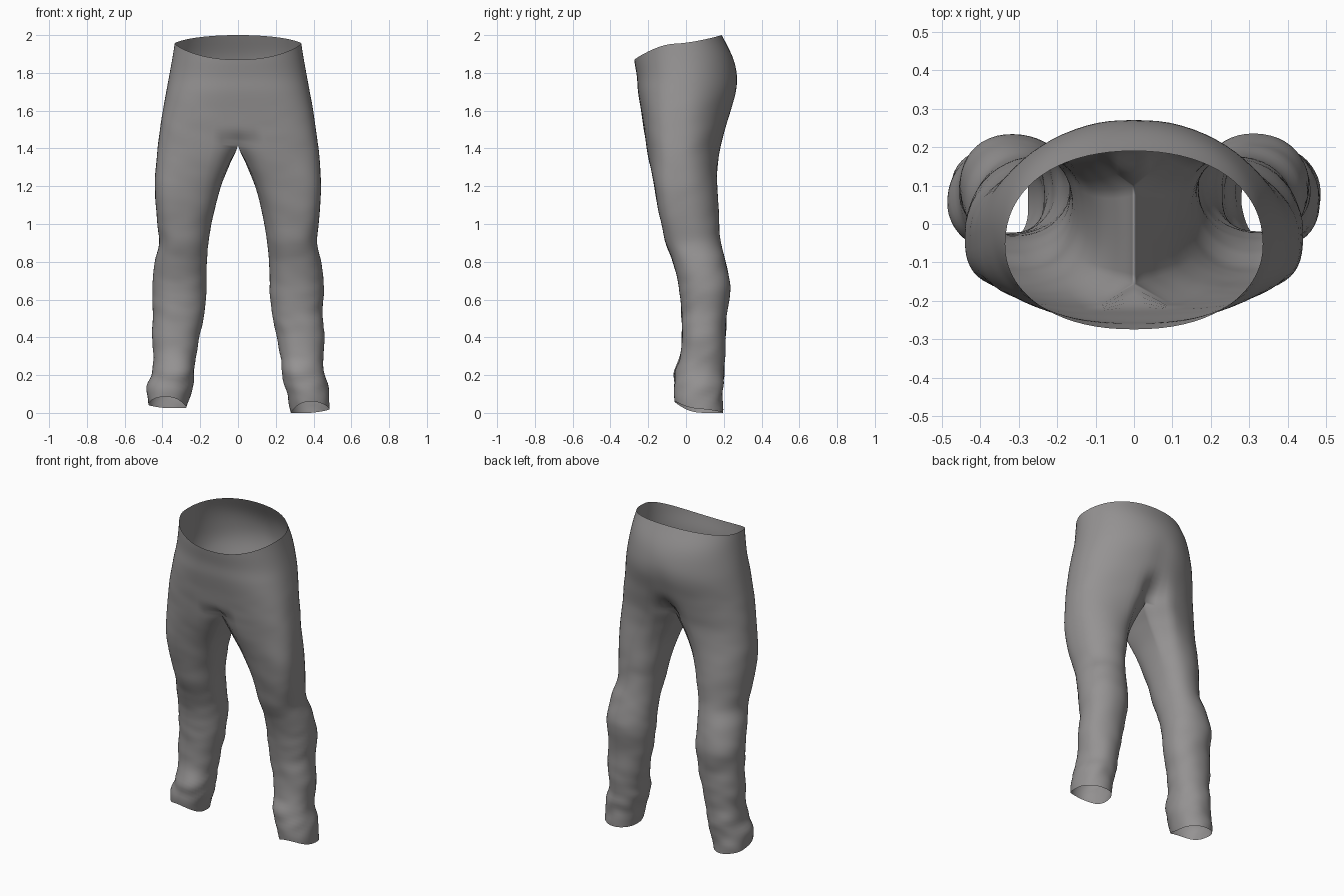
import bpy, bmesh, math
from mathutils import Vector, noise

if "Cube" in bpy.data.objects:
    bpy.data.objects.remove(bpy.data.objects["Cube"])

# Silhouette rows: height, inner x, outer x, front y, back y
ROWS = [
    (0.00, 0.280, 0.483, -0.058, 0.190),
    (0.08, 0.262, 0.483, -0.064, 0.195),
    (0.15, 0.242, 0.478, -0.060, 0.200),
    (0.22, 0.232, 0.458, -0.056, 0.203),
    (0.29, 0.225, 0.450, -0.034, 0.206),
    (0.40, 0.205, 0.456, -0.024, 0.212),
    (0.52, 0.182, 0.450, -0.024, 0.216),
    (0.66, 0.168, 0.455, -0.036, 0.234),
    (0.80, 0.165, 0.440, -0.070, 0.210),
    (0.90, 0.155, 0.418, -0.108, 0.186),
    (1.00, 0.140, 0.428, -0.130, 0.176),
    (1.20, 0.090, 0.440, -0.175, 0.176),
    (1.32, 0.042, 0.434, -0.198, 0.182),
    (1.42, 0.000, 0.424, -0.213, 0.196),
    (1.60, 0.000, 0.398, -0.238, 0.244),
    (1.70, 0.000, 0.380, -0.254, 0.270),
    (1.78, 0.000, 0.365, -0.260, 0.272),
    (1.88, 0.000, 0.347, -0.275, 0.248),
    (2.00, 0.000, 0.328, -0.278, 0.190),
]
CROTCH = 1.42
ARC, INNER = 36, 9          # segments round the outside, points on the inseam
TORSO_ROWS, LEG_ROWS = 26, 72


def ramp(a, b, v):
    t = min(max((v - a) / (b - a), 0), 1)
    return t * t * (3 - 2 * t)


def slope(k, c):
    lo, hi = ROWS[max(k - 1, 0)], ROWS[min(k + 1, len(ROWS) - 1)]
    return (hi[c] - lo[c]) / (hi[0] - lo[0])


def profile(z):
    """Smoothly interpolated silhouette at height z."""
    z = min(max(z, 0), 2)
    k = 0
    while k < len(ROWS) - 2 and z > ROWS[k + 1][0]:
        k += 1
    p, q = ROWS[k], ROWS[k + 1]
    h = q[0] - p[0]
    t = (z - p[0]) / h
    out = []
    for c in range(1, 5):
        out.append((2*t**3 - 3*t*t + 1) * p[c] + (t**3 - 2*t*t + t) * h * slope(k, c)
                   + (3*t*t - 2*t**3) * q[c] + (t**3 - t*t) * h * slope(k + 1, c))
    if z >= CROTCH:
        out[0] = 0.0
    return out


def power(v, e):
    return math.copysign(abs(v) ** e, v)


def section(a, z, cx, half, front, back, n_front, n_back):
    """Egg-shaped section with a squarer front than back."""
    s = math.sin(a)
    e = 2 / (n_front if s < 0 else n_back)
    cy = (front + back) / 2 - 0.02 * ramp(0.8, 1.2, z)
    s = power(s, e)
    return cx + half * power(math.cos(a), e), cy + s * (back - cy if s > 0 else cy - front), s


def d_shape(i, z):
    """Half-body section: outer arc, then straight inseam."""
    inn, out, front, back = profile(z)
    nf = 2.1 + 1.0 * ramp(1.95, 1.42, z)
    nb = 2.15 - 0.2 * ramp(1.95, 1.75, z) + 0.2 * ramp(1.6, 1.42, z)
    deep_f = 0.055 * ramp(1.54, 1.42, z) ** 2
    deep_b = 0.085 * ramp(1.64, 1.42, z) ** 2 + 0.008 * ramp(1.85, 1.65, z)

    def arc(a):
        x, y, s = section(a, z, inn, out - inn, front, back, nf, nb)
        # groove between the thighs and the buttocks
        d, w = (deep_f, 0.05) if s < 0 else (deep_b, 0.065)
        return x, y - d * s * math.exp(-((x - inn) / w) ** 2)
    if i <= ARC:
        x, y = arc(math.pi * (i / ARC - 0.5))
        return (inn if i in (0, ARC) else x), y
    y0, y1 = arc(math.pi / 2)[1], arc(-math.pi / 2)[1]
    return inn, y0 + (y1 - y0) * (i - ARC) / (INNER + 1)


def leg_angle(i):
    return math.radians(-145 + 290 * i / ARC if i <= ARC else 145 + 70 * (i - ARC) / (INNER + 1))


def tube(i, z):
    """Rounded leg section with the same point order as d_shape."""
    inn, out, front, back = profile(z)
    nf = 2.2 + 0.4 * ramp(0.8, 1.2, z)
    x, y, s = section(leg_angle(i), z, (inn + out) / 2, (out - inn) / 2, front, back, nf, 2.1)
    # thighs lean outwards at the front and inwards at the back
    return x - 0.022 * s * abs(s) * ramp(0.7, 1.1, z), y


def wrinkle(x, y, z, side):
    """Soft cloth folds, growing stronger towards the ankles."""
    inn, out, front, back = profile(z)
    d = Vector((x - (inn + out) / 2, y - (front + back) / 2))
    amp = 0.002 + 0.004 * ramp(1.25, 0.25, z) + 0.006 * ramp(0.4, 0.15, z)
    amp *= ramp(0.0, 0.12, x) * ramp(1.8, 1.5, z)
    n = noise.noise(Vector((side * x * 5, y * 5 + 3, z * 9 + side * x * 4)))
    n += 0.5 * noise.noise(Vector((side * x * 9, y * 9, z * 18 - y * 8)))
    d = d.normalized() * amp * n
    return x + d.x, y + d.y


def waist_height(s):
    return 1.955 - 0.085 * abs(s) ** 1.7 if s < 0 else 1.955 + 0.045 * s ** 1.3


def hem_height(a, side):
    s = math.sin(a)
    z = 0.012 - 0.012 * s + 0.036 * max(-s, 0) ** 2 + 0.010 * math.cos(a)
    return max(z, 0) + (0.025 if side < 0 else 0)


def add_strip(bm, rows, closed, side):
    for lo, hi in zip(rows, rows[1:]):
        n = len(lo)
        for i in range(n if closed else n - 1):
            j = (i + 1) % n
            quad = (lo[i], hi[i], hi[j], lo[j])
            bm.faces.new(quad if side > 0 else quad[::-1])


bm = bmesh.new()
for side in (1, -1):
    # seat: open half loops from waist to crotch
    rows = []
    for r in range(TORSO_ROWS + 1):
        ring = []
        for i in range(ARC + 1):
            top = waist_height(math.sin(math.pi * (i / ARC - 0.5)))
            z = top + (CROTCH - top) * r / TORSO_ROWS
            x, y = wrinkle(*d_shape(i, z), z, side)
            ring.append(bm.verts.new((side * x, y, z)))
        rows.append(ring)
    add_strip(bm, rows, False, side)

    # leg: closed loops from crotch to slanted hem
    rows = []
    for r in range(LEG_ROWS + 1):
        ring = []
        for i in range(ARC + 1 + INNER):
            hem = hem_height(leg_angle(i), side)
            z = CROTCH + (hem - CROTCH) * r / LEG_ROWS
            w = ramp(0, 0.4, CROTCH - z)
            p, q = d_shape(i, z), tube(i, z)
            x, y = wrinkle(p[0] + (q[0] - p[0]) * w, p[1] + (q[1] - p[1]) * w, z, side)
            ring.append(bm.verts.new((side * x, y, z)))
        rows.append(ring)
    add_strip(bm, rows, True, side)

# join halves along the centre seam and legs to the seat
bmesh.ops.remove_doubles(bm, verts=bm.verts[:], dist=0.0004)
bmesh.ops.recalc_face_normals(bm, faces=bm.faces[:])
for f in bm.faces:
    f.smooth = True
mesh = bpy.data.meshes.new("trousers")
bm.to_mesh(mesh)
bm.free()

grey = bpy.data.materials.new("warm grey cloth")
grey.diffuse_color = (0.30, 0.29, 0.29, 1)
grey.use_nodes = True
grey.node_tree.nodes["Principled BSDF"].inputs["Base Color"].default_value = grey.diffuse_color
mesh.materials.append(grey)
bpy.context.collection.objects.link(bpy.data.objects.new("trousers", mesh))
